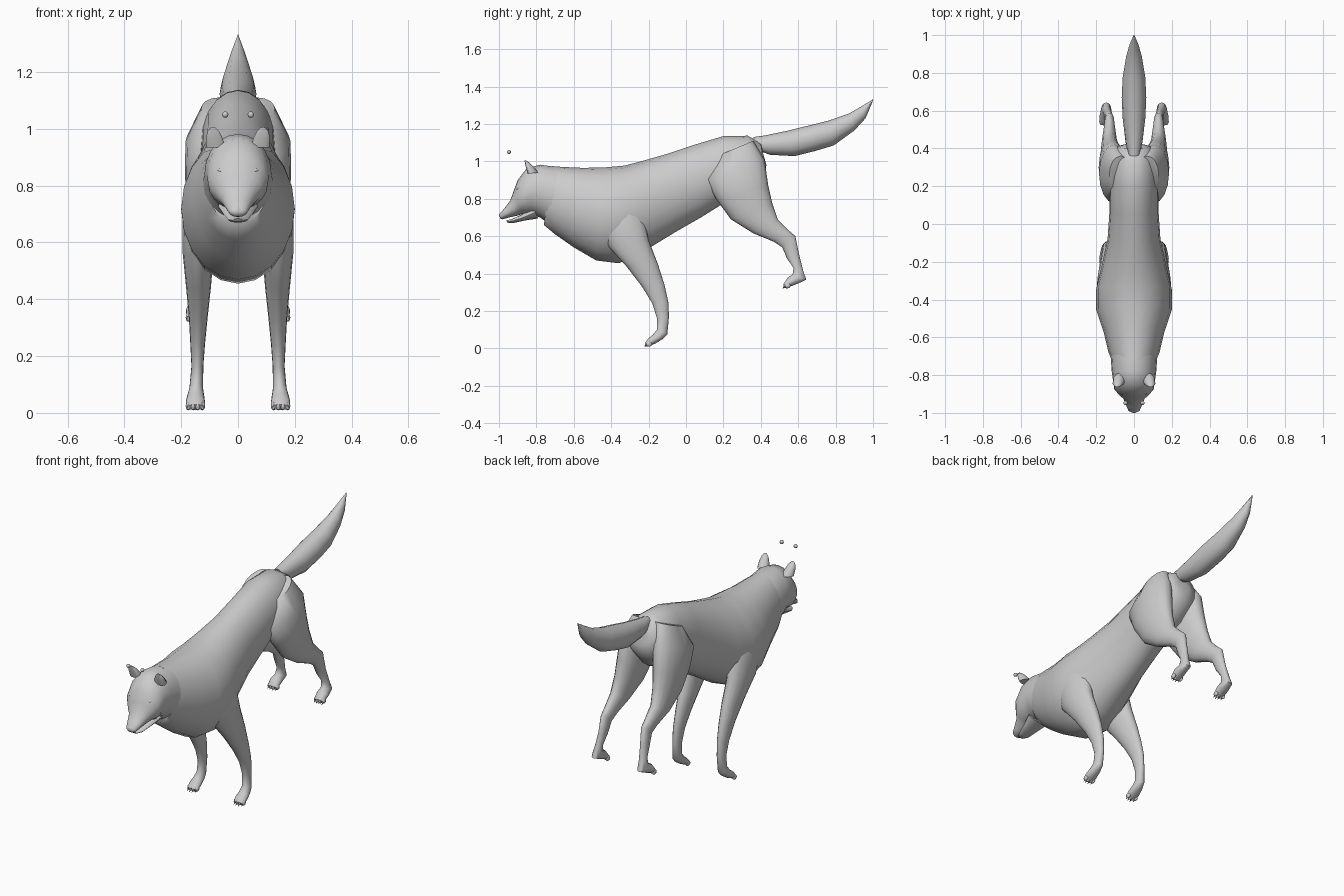
import bpy
import bmesh
import math
from mathutils import Matrix, Vector

cube = bpy.data.objects.get("Cube")
if cube:
    bpy.data.objects.remove(cube, do_unlink=True)

# Single coat colour
coat = bpy.data.materials.new("grey_coat")
coat.use_nodes = True
colour = (0.6, 0.6, 0.6, 1)
coat.diffuse_color = colour
coat.node_tree.nodes["Principled BSDF"].inputs["Base Color"].default_value = colour


def finish(name, bm, angle=60):
    """Turn a bmesh into a smooth shaded object."""
    bmesh.ops.recalc_face_normals(bm, faces=bm.faces)
    mesh = bpy.data.meshes.new(name)
    bm.to_mesh(mesh)
    bm.free()
    mesh.materials.append(coat)
    obj = bpy.data.objects.new(name, mesh)
    bpy.context.collection.objects.link(obj)
    bpy.ops.object.select_all(action="DESELECT")
    obj.select_set(True)
    bpy.context.view_layer.objects.active = obj
    bpy.ops.object.shade_smooth_by_angle(angle=math.radians(angle))
    return obj


def loft(name, sections, side=1, sides=16, dent=0.0):
    """Skin rings; each ring is (y, z) of two opposite rims, centre x, half width."""
    bm = bmesh.new()
    rings = []
    for y1, z1, y2, z2, x, half in sections:
        first, second = Vector((0, y1, z1)), Vector((0, y2, z2))
        middle, reach = (first + second) / 2, (first - second) / 2
        ring = []
        for i in range(sides):
            a = math.tau * i / sides
            c = math.cos(a)
            if c > 0.5:
                c -= dent * c
            point = middle + reach * c
            point.x = side * (x + half * math.sin(a))
            ring.append(bm.verts.new(point))
        rings.append(ring)
    for low, high in zip(rings, rings[1:]):
        for i in range(sides):
            j = (i + 1) % sides
            bm.faces.new((low[i], low[j], high[j], high[i]))
    bm.faces.new(rings[0])
    bm.faces.new(rings[-1])
    return finish(name, bm)


def add_ball(bm, centre, size, tilt=0.0):
    matrix = (Matrix.Translation(centre) @ Matrix.Rotation(tilt, 4, "Y")
              @ Matrix.Diagonal((*size, 1)))
    bmesh.ops.create_uvsphere(bm, u_segments=12, v_segments=8, radius=1, matrix=matrix)


def ball(name, centre, size, tilt=0.0):
    bm = bmesh.new()
    add_ball(bm, centre, size, tilt)
    return finish(name, bm)


def central(rows):
    """Insert x = 0 for parts on the middle plane."""
    return [(*row[:4], 0, row[4]) for row in rows]


# Trunk from the neck to the rump
loft("trunk", central([
    (-.72, .975, -.76, .66, .11),
    (-.66, .97, -.70, .61, .135),
    (-.55, .965, -.60, .54, .16),
    (-.43, .968, -.48, .47, .2),
    (-.33, .977, -.36, .455, .2),
    (-.24, 1, -.24, .51, .175),
    (-.1, 1.04, -.06, .62, .14),
    (.05, 1.09, .08, .7, .13),
    (.2, 1.135, .2, .775, .13),
    (.33, 1.137, .34, .83, .12),
    (.4, 1.1, .42, .92, .09),
    (.41, 1.05, .43, .98, .04),
]), sides=20)

# Head with the upper muzzle
loft("head", central([
    (-.66, .965, -.70, .64, .125),
    (-.78, .982, -.78, .70, .118),
    (-.85, .965, -.82, .715, .11),
    (-.90, .90, -.845, .715, .105),
    (-.922, .84, -.872, .72, .083),
    (-.94, .79, -.90, .71, .058),
    (-.97, .75, -.945, .70, .043),
    (-.995, .72, -.98, .69, .03),
    (-1, .708, -.99, .692, .014),
]), sides=20)

# Lower jaw, slightly open
loft("lower_jaw", central([
    (-.82, .76, -.79, .695, .07),
    (-.88, .715, -.865, .683, .05),
    (-.93, .692, -.925, .67, .035),
    (-.962, .684, -.955, .672, .018),
]), sides=12)
ball("nose", (0, -.986, .713), (.017, .013, .012))

# Raised tail
loft("tail", central([
    (.36, 1.13, .38, 1.06, .03),
    (.42, 1.138, .45, 1.035, .045),
    (.54, 1.163, .58, 1.028, .06),
    (.65, 1.19, .69, 1.055, .065),
    (.76, 1.217, .79, 1.085, .06),
    (.87, 1.255, .9, 1.165, .042),
    (.94, 1.295, .96, 1.23, .024),
    (1, 1.332, .998, 1.32, .002),
]), sides=12)

front_leg = [
    (-.49, .80, -.28, .86, .09, .06),
    (-.48, .68, -.23, .73, .125, .07),
    (-.42, .55, -.20, .58, .14, .055),
    (-.32, .44, -.15, .45, .139, .044),
    (-.235, .33, -.115, .34, .14, .033),
    (-.18, .24, -.095, .25, .142, .026),
    (-.155, .16, -.091, .17, .143, .021),
    (-.155, .1, -.1, .075, .147, .024),
    (-.18, .07, -.125, .05, .149, .03),
    (-.203, .052, -.165, .025, .15, .034),
    (-.218, .03, -.205, .01, .15, .03),
]
hind_leg = [
    (.17, 1.03, .36, 1.11, .07, .06),
    (.11, .9, .42, 1.01, .105, .08),
    (.16, .8, .44, .87, .115, .072),
    (.24, .69, .46, .78, .123, .056),
    (.36, .615, .49, .69, .13, .042),
    (.47, .57, .55, .63, .13, .03),
    (.515, .54, .585, .6, .13, .025),
    (.54, .48, .605, .5, .135, .021),
    (.575, .43, .625, .42, .143, .021),
    (.57, .395, .643, .367, .147, .027),
    (.545, .38, .595, .345, .15, .033),
    (.522, .345, .535, .322, .15, .031),
]
ear = [
    (-.875, .93, -.79, .94, .078, .034),
    (-.878, .965, -.815, .972, .084, .029),
    (-.874, .99, -.838, .994, .087, .02),
    (-.868, 1.006, -.855, 1.005, .088, .007),
]


def toes(name, side, shift_y, shift_z):
    """Four rounded toes, each with a claw pointing forward and down."""
    bm = bmesh.new()
    for i in range(4):
        offset = (i - 1.5) * .0165
        curve = abs(offset) * .4
        place = Vector((side * .15 + offset, shift_y - .207 + curve, shift_z + .024))
        add_ball(bm, place, (.0095, .016, .015))
        matrix = (Matrix.Translation(place + Vector((0, -.014, -.01)))
                  @ Matrix.Rotation(math.radians(125), 4, "X"))
        bmesh.ops.create_cone(bm, cap_ends=True, segments=6, radius1=.005,
                              radius2=0, depth=.02, matrix=matrix)
    finish(name, bm)


# Paired parts
for side, label in ((1, "left"), (-1, "right")):
    loft(label + "_front_leg", front_leg, side)
    loft(label + "_hind_leg", hind_leg, side)
    loft(label + "_ear", ear, side, sides=12, dent=.7)
    toes(label + "_front_toes", side, 0, 0)
    toes(label + "_hind_toes", side, .74, .312)
    ball(label + "_eyelid", (side * .05, -.893, .832), (.021, .012, .006), side * -.3)
    ball(label + "_brow", (side * .05, -.893, .85), (.026, .014, .009), side * -.3)
    # Small beads floating above the head
    ball(label + "_bead", (side * .045, -.947, 1.05), (.011, .011, .011))
